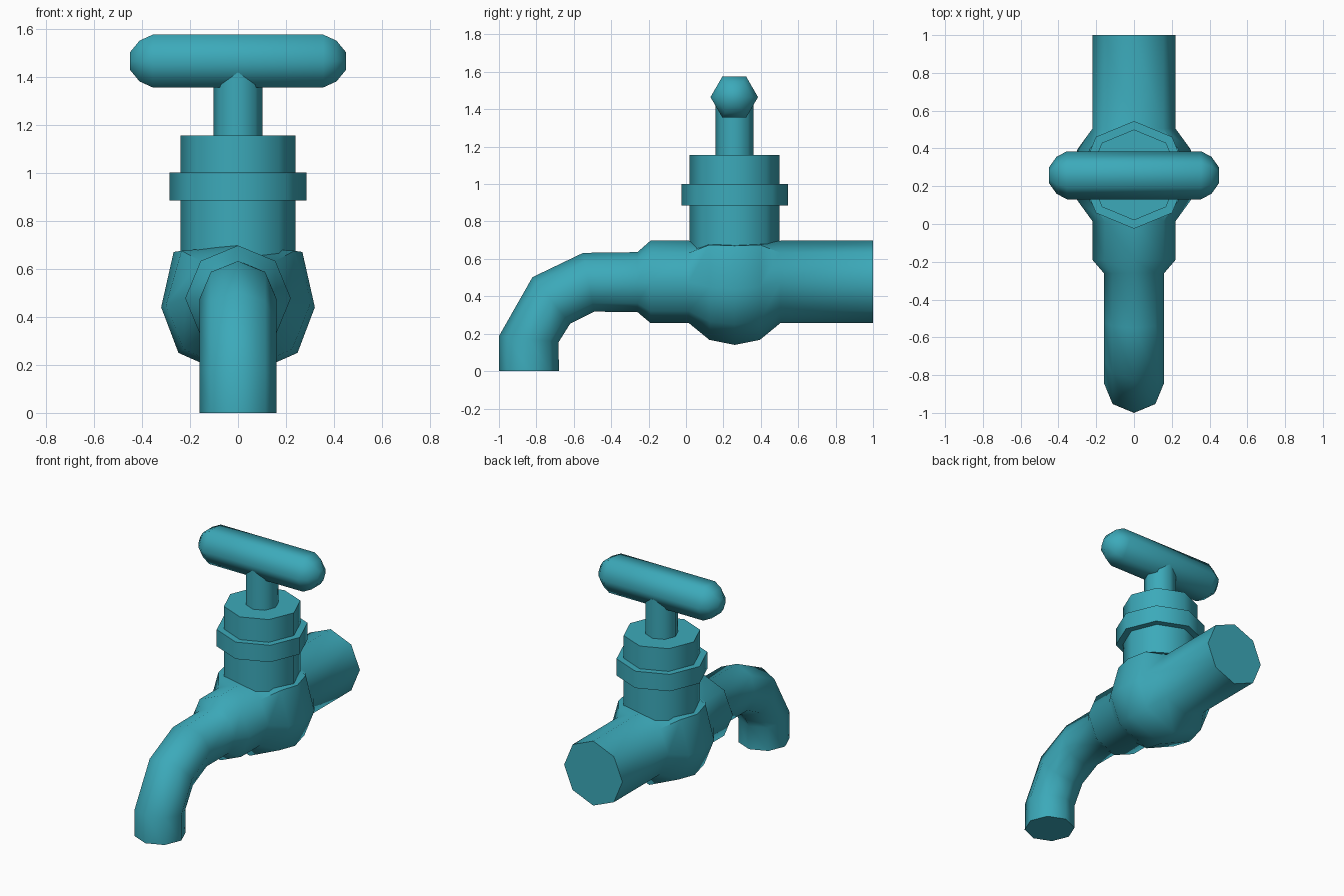
import bpy, bmesh
from math import sin, cos, radians, pi

if "Cube" in bpy.data.objects:
    bpy.data.objects.remove(bpy.data.objects["Cube"])

teal = bpy.data.materials.new("teal")
teal.diffuse_color = (0.045, 0.40, 0.49, 1)
teal.use_nodes = True
teal.node_tree.nodes["Principled BSDF"].inputs["Base Color"].default_value = teal.diffuse_color


def loft(name, rings, angle=50):
    """Skin equal-length rings of points, cap both ends, smooth by angle."""
    bm = bmesh.new()
    rows = [[bm.verts.new(p) for p in ring] for ring in rings]
    n = len(rows[0])
    for a, b in zip(rows, rows[1:]):
        for i in range(n):
            j = (i + 1) % n
            bm.faces.new((a[i], a[j], b[j], b[i]))
    bm.faces.new(rows[0])
    bm.faces.new(rows[-1])
    bmesh.ops.recalc_face_normals(bm, faces=bm.faces)
    mesh = bpy.data.meshes.new(name)
    bm.to_mesh(mesh)
    bm.free()
    mesh.materials.append(teal)
    ob = bpy.data.objects.new(name, mesh)
    bpy.context.collection.objects.link(ob)
    bpy.ops.object.select_all(action='DESELECT')
    ob.select_set(True)
    bpy.context.view_layer.objects.active = ob
    bpy.ops.object.shade_smooth_by_angle(angle=radians(angle))
    return ob


def pipe_ring(y, z, r, tilt=0):
    """Octagon across the pipe, leaning toward the spout by tilt degrees."""
    t = radians(tilt)
    pts = []
    for k in range(8):
        a = k * pi / 4
        u = r * cos(a)
        pts.append((r * sin(a), y - u * sin(t), z + u * cos(t)))
    return pts


def bulge_ring(y, half):
    """Mirror a top-to-bottom half section into a full ring."""
    return [(x, y, z) for x, z in half] + [(-x, y, z) for x, z in half[-2:0:-1]]


def upright_ring(r, z):
    return [(r * sin(k * pi / 4), 0.26 + r * cos(k * pi / 4), z) for k in range(8)]


# Inlet pipe, valve bulge and curved spout as one skin
shoulder = [(0, 0.69), (0.235, 0.675), (0.30, 0.45), (0.225, 0.265), (0, 0.167)]
middle = [(0, 0.69), (0.268, 0.67), (0.32, 0.44), (0.248, 0.25), (0, 0.14)]
loft("body_and_spout", [
    pipe_ring(1.0, 0.477, 0.22),
    pipe_ring(0.505, 0.477, 0.22),
    bulge_ring(0.395, shoulder),
    bulge_ring(0.26, middle),
    bulge_ring(0.125, shoulder),
    pipe_ring(0.015, 0.477, 0.22),
    pipe_ring(-0.19, 0.477, 0.22),
    pipe_ring(-0.26, 0.476, 0.16),
    pipe_ring(-0.52, 0.475, 0.16, 10.7),
    pipe_ring(-0.72, 0.378, 0.16, 39),
    pipe_ring(-0.84, 0.172, 0.16, 84),
    pipe_ring(-0.84, 0.0, 0.16, 90),
])

# Bonnet with its wider collar
loft("bonnet", [upright_ring(r, z) for r, z in (
    (0.24, 0.60), (0.24, 0.885), (0.285, 0.885),
    (0.285, 1.0), (0.24, 1.0), (0.24, 1.155))])

# Stem
loft("stem", [upright_ring(0.102, z) for z in (1.155, 1.42)])

# Hexagonal handle bar with rounded ends
profile = [(0.45, 0.042), (0.41, 0.098), (0.355, 0.127)]
profile += [(-x, r) for x, r in reversed(profile)]
loft("handle", [[(x, 0.258 + r * cos(k * pi / 3), 1.465 + r * sin(k * pi / 3))
                 for k in range(6)] for x, r in profile], 65)
